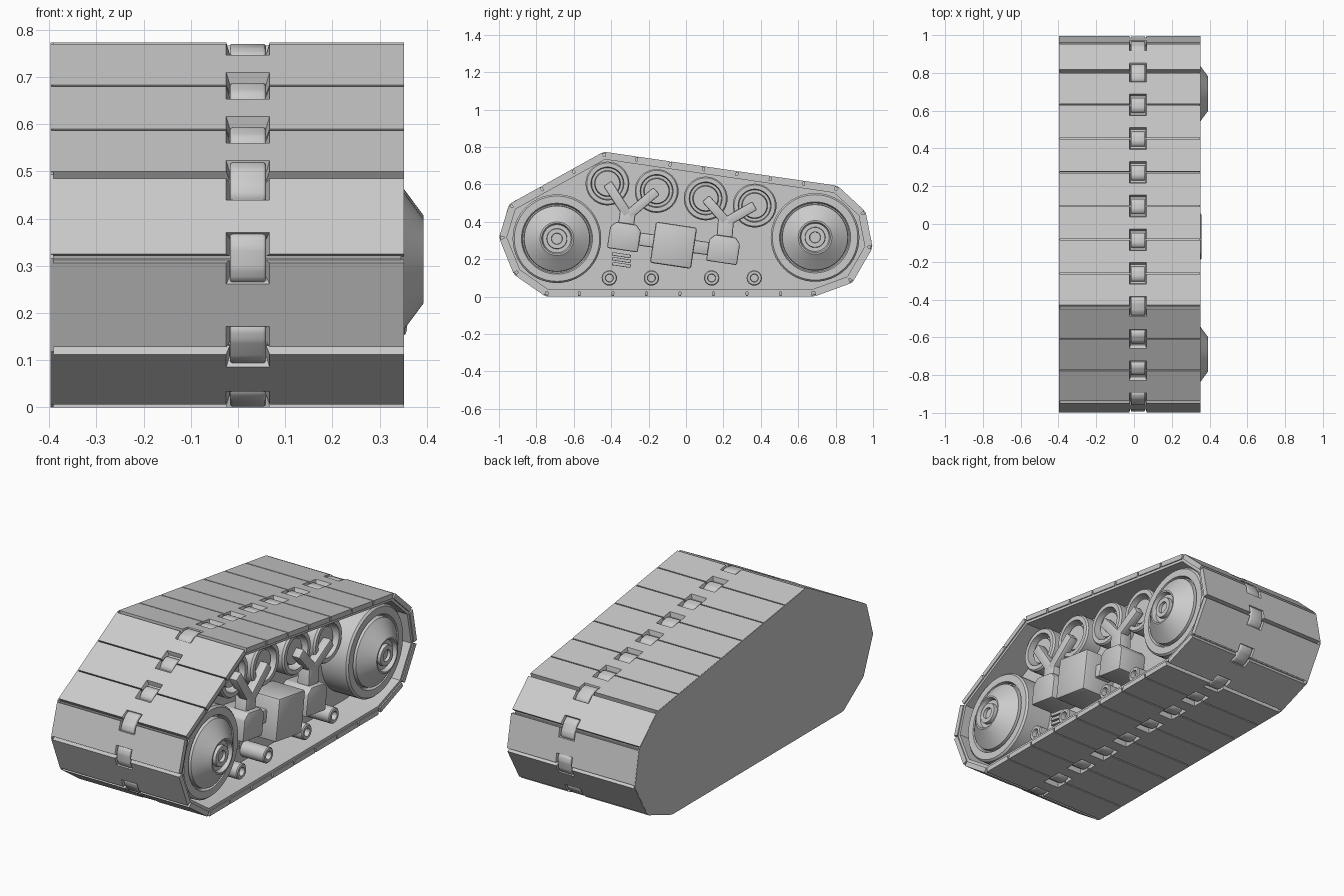
import bpy, bmesh, math
from mathutils import Vector

cube = bpy.data.objects.get("Cube")
if cube:
    bpy.data.objects.remove(cube)

grey = bpy.data.materials.new("light_grey")
grey.use_nodes = True
grey.diffuse_color = (0.6, 0.6, 0.6, 1)
grey.node_tree.nodes["Principled BSDF"].inputs["Base Color"].default_value = (0.6, 0.6, 0.6, 1)

X_IN, X_OUT, WALL = -0.397, 0.352, 0.17


def finish(name, bm, bevel=0, segments=2, angle=30):
    bmesh.ops.recalc_face_normals(bm, faces=bm.faces)
    if bevel:
        bmesh.ops.bevel(bm, geom=bm.edges[:], offset=bevel, segments=segments,
                        profile=0.5, affect='EDGES', clamp_overlap=True)
    mesh = bpy.data.meshes.new(name)
    bm.to_mesh(mesh)
    bm.free()
    mesh.materials.append(grey)
    mesh.polygons.foreach_set("use_smooth", [True] * len(mesh.polygons))
    mesh.set_sharp_from_angle(angle=math.radians(angle))
    obj = bpy.data.objects.new(name, mesh)
    bpy.context.collection.objects.link(obj)
    return obj


def loft(name, loops, caps=True, **kw):
    """Skin a series of equal closed loops of points."""
    bm = bmesh.new()
    rows = [[bm.verts.new(p) for p in loop] for loop in loops]
    n = len(rows[0])
    for a, b in zip(rows, rows[1:]):
        for i in range(n):
            j = (i + 1) % n
            bm.faces.new((a[i], a[j], b[j], b[i]))
    if caps:
        bm.faces.new(rows[0])
        bm.faces.new(rows[-1])
    return finish(name, bm, **kw)


def prism(name, pts, x0, x1, **kw):
    """Extrude a (y, z) outline along x."""
    return loft(name, [[(x, y, z) for y, z in pts] for x in (x0, x1)], **kw)


def lathe(name, y, z, profile, steps=40):
    """Turn a (radius, x) profile about an axis parallel to x."""
    turn = [2 * math.pi * i / steps for i in range(steps)]
    return loft(name, [[(x, y + r * math.cos(t), z + r * math.sin(t)) for t in turn]
                       for r, x in profile])


def placed(pts, y, z, angle):
    c, s = math.cos(angle), math.sin(angle)
    return [(y + a * c - b * s, z + a * s + b * c) for a, b in pts]


def rect(w, h):
    return [(-w / 2, -h / 2), (w / 2, -h / 2), (w / 2, h / 2), (-w / 2, h / 2)]


def bar(name, a, b, width, x0, x1, bevel=0.008):
    d = Vector(b) - Vector(a)
    mid = (Vector(a) + Vector(b)) / 2
    prism(name, placed(rect(d.length, width), mid.x, mid.y, math.atan2(d.y, d.x)),
          x0, x1, bevel=bevel)


# Track outline, clockwise from the top, with the number of pads on each side
outline = [((-0.44, 0.775), 7), ((0.81, 0.593), 1), ((0.96, 0.455), 1), ((0.998, 0.262), 1),
           ((0.89, 0.075), 1), ((0.685, 0), 8), ((-0.75, 0), 1), ((-0.92, 0.118), 1),
           ((-1, 0.315), 1), ((-0.945, 0.495), 3)]
corners = [Vector(p) for p, n in outline]


def inset(d):
    result = []
    for i, p in enumerate(corners):
        t1 = (p - corners[i - 1]).normalized()
        t2 = (corners[(i + 1) % len(corners)] - p).normalized()
        n1, n2 = Vector((-t1.y, t1.x)), Vector((-t2.y, t2.x))
        result.append(p - (n1 + n2) * d / (1 + n1.dot(n2)))
    return result


# Solid body, closed inner side plate and belt under the pads
prism("body", inset(0.03), X_IN + 0.002, WALL)
prism("side_plate", inset(0.002), X_IN - 0.001, X_IN + 0.006)
belt_out, belt_in = inset(0.024), inset(0.04)
loft("belt", [[(x, *p) for p in ring] for x, ring in
              ((X_IN + 0.004, belt_in), (X_IN + 0.004, belt_out), (X_OUT - 0.006, belt_out),
               (X_OUT - 0.006, belt_in), (X_IN + 0.004, belt_in))], caps=False)

# Joints between pads
joints = []
for i, (p, n) in enumerate(outline):
    a, b = corners[i], corners[(i + 1) % len(corners)]
    joints += [(a.lerp(b, k / n), k == 0) for k in range(n)]

LINK_X = 0.021
for i, (a, a_corner) in enumerate(joints):
    b, b_corner = joints[(i + 1) % len(joints)]
    t = (b - a).normalized()
    up = Vector((-t.y, t.x))
    length = (b - a).length

    # Pad with a notch at each end
    def pad_loop(depth, shrink, half, notch):
        s0 = (0.010 if a_corner else 0.003) + shrink
        s1 = length - (0.010 if b_corner else 0.003) - shrink
        l, r = LINK_X - half, LINK_X + half
        pts = [(X_IN, s0), (l, s0), (l, notch), (r, notch), (r, s0), (X_OUT, s0),
               (X_OUT, s1), (r, s1), (r, length - notch), (l, length - notch), (l, s1), (X_IN, s1)]
        return [(x, *(a + t * s - up * depth)) for x, s in pts]
    loft(f"track_pad_{i + 1}", [pad_loop(0, 0, 0.046, 0.058), pad_loop(0.026, 0.003, 0.038, 0.05)])

    # Rounded link bridging the joint
    prev = (a - joints[i - 1][0]).normalized()
    mean = (prev + t).normalized()
    h = 0.055 if a_corner else 0.042
    drop = 0.006 if a_corner else 0.002
    arc = [(-h, -0.045), (h, -0.045), (h, -0.024), (h * 0.8, -0.01), (h * 0.4, -0.002),
           (-h * 0.4, -0.002), (-h * 0.8, -0.01), (-h, -0.024)]
    prism(f"track_link_{i + 1}",
          placed([(u, v - drop) for u, v in arc], a.x, a.y, math.atan2(mean.y, mean.x)),
          LINK_X - 0.038, LINK_X + 0.038, bevel=0.006, angle=50)

# Large end wheels with coned hubs
wheel = [(0.237, WALL - 0.01), (0.237, 0.315), (0.228, 0.325), (0.19, 0.325), (0.183, 0.305),
         (0.177, 0.305), (0.175, 0.33), (0.09, 0.393), (0.082, 0.393), (0.075, 0.372),
         (0.055, 0.372), (0.053, 0.39), (0.03, 0.39), (0.028, 0.375), (0.004, 0.375)]
lathe("front_wheel", -0.69, 0.31, wheel, 56)
lathe("back_wheel", 0.69, 0.317, wheel, 56)

# Upper rollers
tops = [(-0.42, 0.605), (-0.157, 0.565), (0.105, 0.525), (0.367, 0.487)]
ring = [(0.117, WALL - 0.01), (0.117, 0.265), (0.11, 0.275), (0.088, 0.275), (0.084, 0.22),
        (0.07, 0.22), (0.066, 0.255), (0.004, 0.255)]
for i, (y, z) in enumerate(tops):
    lathe(f"upper_roller_{i + 1}", y, z, ring)

# Lower rollers
small = [(0.041, WALL - 0.01), (0.041, 0.305), (0.036, 0.31), (0.022, 0.31),
         (0.02, 0.285), (0.003, 0.285)]
for i, y in enumerate((-0.41, -0.185, 0.137, 0.365)):
    lathe(f"lower_roller_{i + 1}", y, 0.1, small, 24)

# Forked arms standing on gearbox housings
TILT = math.radians(-8.5)
housing = [(-0.083, -0.07), (0.083, -0.07), (0.083, 0.045), (0.055, 0.075),
           (-0.055, 0.075), (-0.083, 0.045)]
forks = [((-0.31, 0.435), (-0.33, 0.318)), ((0.215, 0.4), (0.2, 0.25))]
for i, (fork, base) in enumerate(forks):
    for j in (0, 1):
        bar(f"fork_arm_{i + 1}_{j + 1}", tops[2 * i + j], fork, 0.052, 0.25, 0.3)
    bar(f"fork_stem_{i + 1}", (fork[0], fork[1] + 0.025), base, 0.085, 0.23, 0.3)
    prism(f"housing_{i + 1}", placed(housing, *base, TILT), WALL - 0.01, 0.325, bevel=0.008)

# Central box and its connecting shaft
prism("central_box", placed(rect(0.222, 0.222), -0.067, 0.275, TILT), WALL - 0.01, 0.358, bevel=0.012)
bar("connecting_shaft", (-0.3, 0.315), (0.17, 0.25), 0.07, 0.2, 0.29)

# Vent slats
for i in range(3):
    prism(f"vent_slat_{i + 1}", placed(rect(0.1, 0.018), -0.345, 0.222 - 0.026 * i, TILT),
          WALL - 0.01, 0.22, bevel=0.003)
